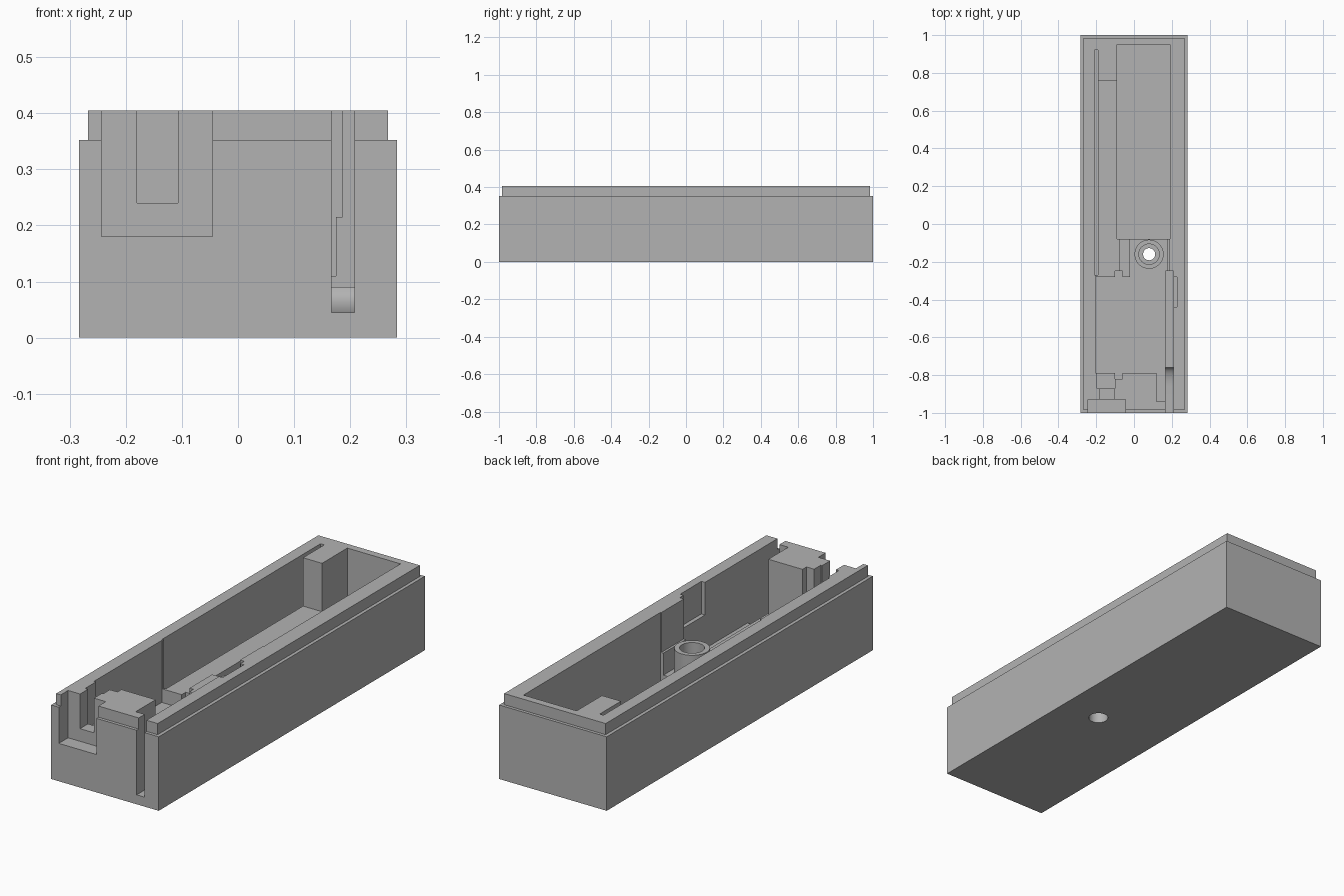
import bpy, bmesh, math

if "Cube" in bpy.data.objects:
    bpy.data.objects.remove(bpy.data.objects["Cube"])

grey = bpy.data.materials.new("light_grey")
grey.diffuse_color = (0.45, 0.45, 0.45, 1)
grey.use_nodes = True
grey.node_tree.nodes["Principled BSDF"].inputs["Base Color"].default_value = grey.diffuse_color
TOP = 0.6  # cutters rise above the rim


def make(name, bm):
    bmesh.ops.recalc_face_normals(bm, faces=bm.faces)
    me = bpy.data.meshes.new(name)
    bm.to_mesh(me)
    bm.free()
    ob = bpy.data.objects.new(name, me)
    bpy.context.collection.objects.link(ob)
    me.materials.append(grey)
    return ob


def box(name, x0, x1, y0, y1, z0, z1=TOP):
    bm = bmesh.new()
    bmesh.ops.create_cube(bm, size=1)
    for v in bm.verts:
        v.co = (x0 if v.co.x < 0 else x1, y0 if v.co.y < 0 else y1, z0 if v.co.z < 0 else z1)
    return make(name, bm)


def cylinder(name, r, z0, z1, x=0.08, y=-0.16):
    bm = bmesh.new()
    bmesh.ops.create_cone(bm, cap_ends=True, segments=48, radius1=r, radius2=r, depth=z1 - z0)
    bmesh.ops.translate(bm, verts=bm.verts, vec=(x, y, (z0 + z1) / 2))
    return make(name, bm)


def extrude_x(name, profile, x0, x1):
    bm = bmesh.new()
    face = bm.faces.new([bm.verts.new((x0, y, z)) for y, z in profile])
    ext = bmesh.ops.extrude_face_region(bm, geom=[face])
    bmesh.ops.translate(bm, verts=[g for g in ext["geom"] if isinstance(g, bmesh.types.BMVert)],
                        vec=(x1 - x0, 0, 0))
    return make(name, bm)


def boolean(target, tool, op="DIFFERENCE"):
    m = target.modifiers.new(tool.name, "BOOLEAN")
    m.operation, m.solver, m.object = op, "EXACT", tool
    bpy.context.view_layer.objects.active = target
    bpy.ops.object.modifier_apply(modifier=m.name)
    bpy.data.objects.remove(tool)


# Outer shell with a stepped rim
case = box("case", -0.283, 0.283, -1, 1, 0, 0.352)
boolean(case, box("rim", -0.267, 0.267, -0.985, 0.985, 0.2, 0.405), "UNION")

# Pockets open to the top: name, x range, y range, floor height
pockets = [
    ("battery_bay", -0.09, 0.19, -0.08, 0.95, 0.04),
    ("wire_shelf", -0.20, -0.08, -0.28, 0.76, 0.175),
    ("board_slot", -0.21, -0.19, -0.27, 0.92, 0.155),
    ("raised_step", -0.10, -0.02, -0.28, -0.05, 0.20),
    ("front_bay", -0.205, 0.17, -0.79, -0.28, 0.11),
    ("boss_bay", -0.02, 0.175, -0.30, -0.05, 0.11),
    ("wall_ledge", 0.15, 0.186, -0.25, -0.05, 0.215),
    ("board_notch", -0.10, -0.06, -0.82, -0.25, 0.11),
    ("corner_bay", 0.12, 0.17, -0.94, -0.70, 0.11),
    ("side_recess", 0.19, 0.227, -0.44, -0.28, 0.25),
    ("socket_bay", -0.195, -0.10, -0.87, -0.75, 0.21),
    ("socket_notch", -0.18, -0.107, -1.05, -0.80, 0.24),
    ("socket_opening", -0.243, -0.045, -1.1, -0.93, 0.18),
]
for p in pockets:
    boolean(case, box(*p))

# Lever slot through the front wall, its floor rising in a curve
arc = [(-0.86 + 0.10 * math.sin(a), 0.09 - 0.045 * math.cos(a))
       for a in (i * math.pi / 16 for i in range(9))]
slot = [(-1.1, TOP), (-1.1, 0.045)] + arc + [(-0.25, 0.09), (-0.25, TOP)]
boolean(case, extrude_x("lever_slot", slot, 0.167, 0.208))

# Screw boss, counterbored from both ends
boolean(case, cylinder("boss", 0.077, 0.03, 0.235), "UNION")
boolean(case, cylinder("screw_hole", 0.032, -0.1, TOP))
boolean(case, cylinder("upper_bore", 0.054, 0.15, TOP))
boolean(case, cylinder("lower_bore", 0.044, -0.1, 0.06))

case.select_set(True)
bpy.context.view_layer.objects.active = case
bpy.ops.object.shade_smooth_by_angle(angle=math.radians(30))
